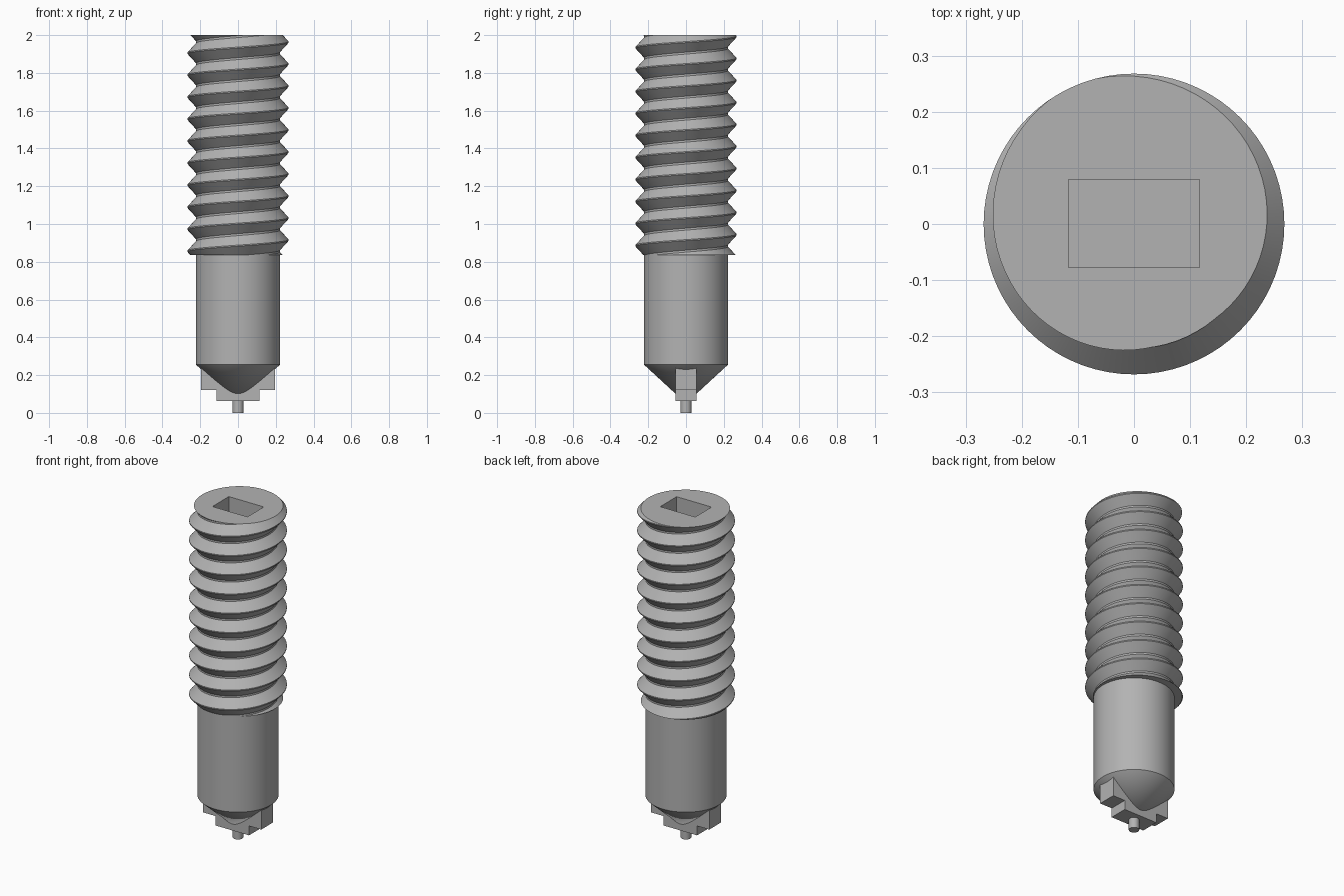
import bpy, bmesh, math
from mathutils import Vector

if "Cube" in bpy.data.objects:
    bpy.data.objects.remove(bpy.data.objects["Cube"], do_unlink=True)

ROOT, CREST = 0.222, 0.268
PITCH = 0.1165
THREAD_BOTTOM, TOP = 0.835, 2.0
SHOULDER = 0.255
SEGMENTS = 72

steel = bpy.data.materials.new("grey_steel")
steel.use_nodes = True
colour = (0.45, 0.45, 0.45, 1)
steel.diffuse_color = colour
steel.node_tree.nodes["Principled BSDF"].inputs["Base Color"].default_value = colour


def finish(name, bm):
    """Turn a bmesh into a shaded object with sharp edges kept."""
    bmesh.ops.recalc_face_normals(bm, faces=bm.faces)
    mesh = bpy.data.meshes.new(name)
    bm.to_mesh(mesh)
    bm.free()
    mesh.materials.append(steel)
    mesh.shade_smooth()
    mesh.set_sharp_from_angle(angle=math.radians(25))
    obj = bpy.data.objects.new(name, mesh)
    bpy.context.collection.objects.link(obj)
    return obj


def lathe(name, profile):
    """Spin a (radius, height) profile about the z axis."""
    bm = bmesh.new()
    verts = [bm.verts.new((r, 0, z)) for r, z in profile]
    edges = [bm.edges.new(pair) for pair in zip(verts, verts[1:])]
    bmesh.ops.spin(bm, geom=verts + edges, cent=(0, 0, 0), axis=(0, 0, 1),
                   angle=math.tau, steps=SEGMENTS, use_merge=True)
    bmesh.ops.remove_doubles(bm, verts=bm.verts, dist=1e-5)
    return finish(name, bm)


def extrude_outline(name, outline, half_depth):
    """Extrude an (x, z) outline symmetrically along y."""
    bm = bmesh.new()
    face = bm.faces.new([bm.verts.new((x, -half_depth, z)) for x, z in outline])
    grown = bmesh.ops.extrude_face_region(bm, geom=[face])
    moved = [g for g in grown["geom"] if isinstance(g, bmesh.types.BMVert)]
    bmesh.ops.translate(bm, verts=moved, vec=(0, 2 * half_depth, 0))
    return finish(name, bm)


# Right-handed thread: a V profile swept on a helix, then cut flat at both ends
def build_thread():
    bm = bmesh.new()
    profile = [(CREST, -0.003), (CREST, 0.003), (ROOT, 0.053),
               (ROOT, PITCH - 0.053), (CREST, PITCH - 0.003)]
    first_crest = 1.963 - 12 * PITCH
    rows = []
    for i in range(14 * SEGMENTS + 1):
        a = math.tau * i / SEGMENTS
        lift = first_crest + PITCH * i / SEGMENTS
        rows.append([bm.verts.new((r * math.cos(a), r * math.sin(a), z + lift))
                     for r, z in profile])
    for low, high in zip(rows, rows[1:]):
        for k in range(len(profile) - 1):
            bm.faces.new((low[k], high[k], high[k + 1], low[k + 1]))
    bmesh.ops.remove_doubles(bm, verts=bm.verts, dist=1e-5)
    for height, direction in ((THREAD_BOTTOM, -1), (TOP, 1)):
        cut = bmesh.ops.bisect_plane(
            bm, geom=bm.verts[:] + bm.edges[:] + bm.faces[:], dist=1e-6,
            plane_co=(0, 0, height), plane_no=(0, 0, direction), clear_outer=True)
        rim = [g for g in cut["geom_cut"] if isinstance(g, bmesh.types.BMEdge)]
        bmesh.ops.edgeloop_fill(bm, edges=rim)
    return finish("threaded_body", bm)


thread = build_thread()

# Rectangular driver socket in the top face
SOCKET_DEPTH = 0.2
bm = bmesh.new()
bmesh.ops.create_cube(bm, size=1)
bmesh.ops.scale(bm, verts=bm.verts, vec=(0.234, 0.157, 2 * SOCKET_DEPTH))
bmesh.ops.translate(bm, verts=bm.verts, vec=Vector((0, 0.001, TOP)))
cutter = finish("socket_cutter", bm)
cutter.hide_render = True
cutter.hide_viewport = True
socket = thread.modifiers.new("socket", "BOOLEAN")
socket.operation = "DIFFERENCE"
socket.solver = "EXACT"
socket.object = cutter
# Bake the cut and drop the helper
bpy.context.view_layer.update()
evaluated = thread.evaluated_get(bpy.context.evaluated_depsgraph_get())
baked = bpy.data.meshes.new_from_object(evaluated)
thread.modifiers.clear()
thread.data = baked
baked.set_sharp_from_angle(angle=math.radians(25))
bpy.data.objects.remove(cutter, do_unlink=True)

# Plain shank with conical point
lathe("shank", [(ROOT, THREAD_BOTTOM), (ROOT, SHOULDER), (0, 0.05)])

# Stepped flat key through the point
right_half = [(0.113, 0.063), (0.113, 0.12), (0.195, 0.12), (0.195, 0.25)]
left_half = [(-x, z) for x, z in reversed(right_half)]
extrude_outline("stepped_key", right_half + left_half, 0.056)

# Small pilot pin at the very bottom
lathe("pilot_pin", [(0, 0), (0.029, 0), (0.029, 0.07)])
